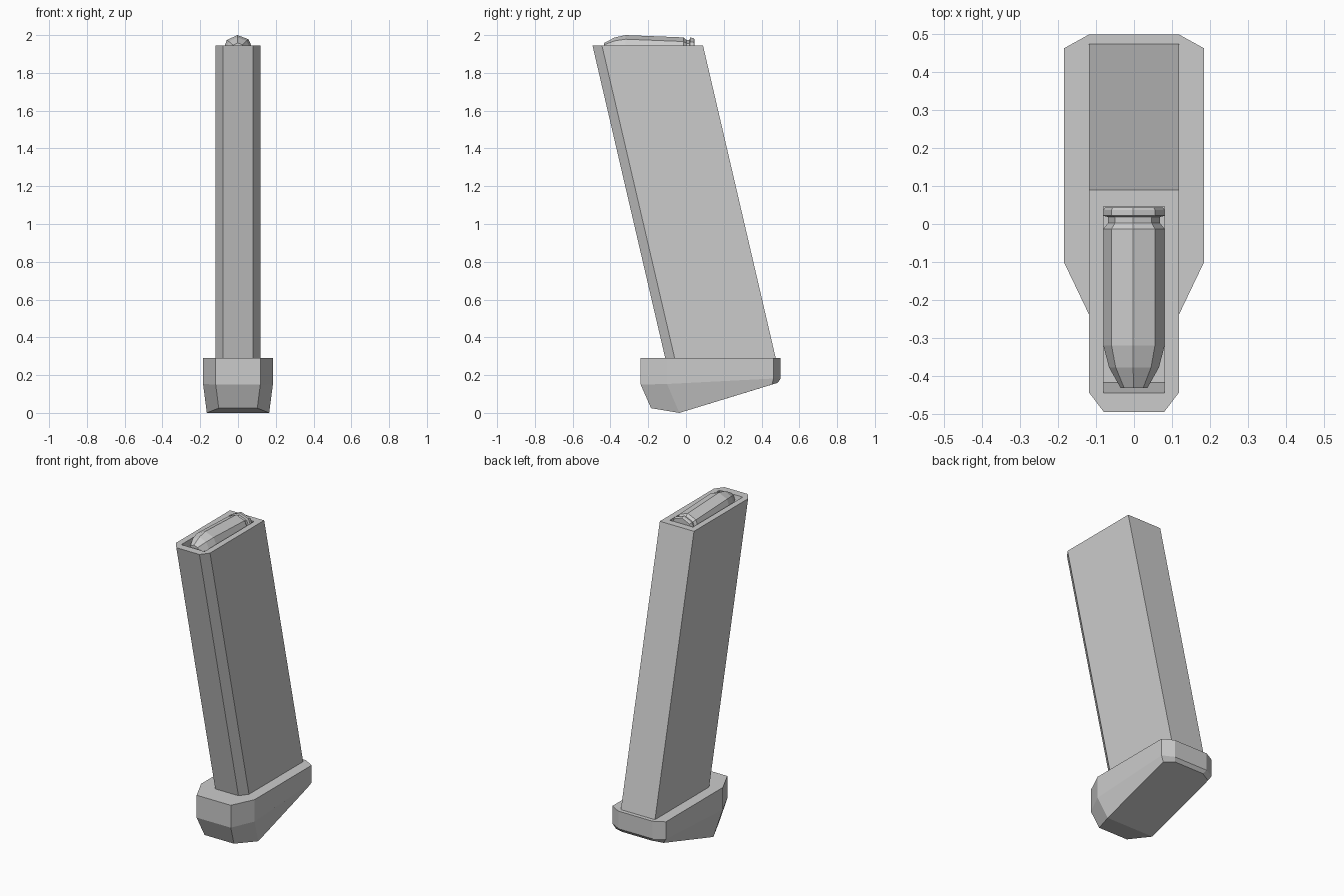
import bpy
from math import sin, cos, pi, radians

if "Cube" in bpy.data.objects:
    bpy.data.objects.remove(bpy.data.objects["Cube"])


def make(name, verts, faces):
    me = bpy.data.meshes.new(name)
    me.from_pydata(verts, [], faces)
    me.validate()
    ob = bpy.data.objects.new(name, me)
    bpy.context.collection.objects.link(ob)
    # consistent outward normals
    import bmesh
    bm = bmesh.new()
    bm.from_mesh(me)
    bmesh.ops.recalc_face_normals(bm, faces=bm.faces)
    bm.to_mesh(me)
    bm.free()
    return ob


def walls(start_a, start_b, n):
    return [(start_a + i, start_a + (i + 1) % n,
             start_b + (i + 1) % n, start_b + i) for i in range(n)]


def mirrored(half):
    return half + [(-p[0], *p[1:]) for p in reversed(half)]


# Base pad: three mirrored rings, with a sloping underside
top = [(.118, -.24, .29), (.185, -.10, .29), (.185, .463, .29), (.118, .5, .29)]
crease = [(.118, -.24, .15), (.185, -.10, .153), (.185, .463, .182), (.118, .5, .18)]
under = [(.102, -.185, .025), (.165, -.035, 0), (.165, .455, .150), (.102, .485, .159)]
verts = mirrored(top) + mirrored(crease) + mirrored(under)
faces = walls(0, 8, 8) + walls(8, 16, 8)
faces += [tuple(range(8)), (16, 17, 22, 23), (17, 18, 19, 20, 21, 22)]
make("base_pad", verts, faces)

# Magazine body: chamfered section leaning forward, with a pocket in the top
TOP = 1.945
outer = mirrored([(.08, -.495), (.118, -.445), (.118, .09)])
inner = mirrored([(.08, -.445), (.08, .046)])


def section(points, z):
    lean = (TOP - z) * .385 / 1.655
    return [(x, y + lean, z) for x, y in points]


verts = section(outer, .285) + section(outer, TOP) + section(inner, TOP) + section(inner, 1.83)
faces = walls(0, 6, 6) + walls(12, 16, 4) + [tuple(range(6)), (16, 17, 18, 19)]
faces += [(6, 7, 8, 13, 12), (8, 9, 14, 13), (9, 10, 11, 15, 14), (11, 6, 12, 15)]
make("magazine_body", verts, faces)

# Cartridge: eight-sided lathe profile (y, radius), tilted slightly nose-up
profile = [(-.433, .035), (-.378, .066), (-.32, .081), (-.013, .081),
           (.003, .068), (.018, .068), (.022, .081), (.037, .081), (.044, .076)]
verts, faces = [], []
for y, r in profile:
    zc = 1.919 - (y + .32) * .04
    for i in range(8):
        a = 2 * pi * i / 8 + radians(2)
        verts.append((r * cos(a), y, zc + r * sin(a)))
for k in range(len(profile) - 1):
    faces += walls(8 * k, 8 * k + 8, 8)
faces += [tuple(range(8)), tuple(range(8 * len(profile) - 8, 8 * len(profile)))]
make("cartridge", verts, faces)
